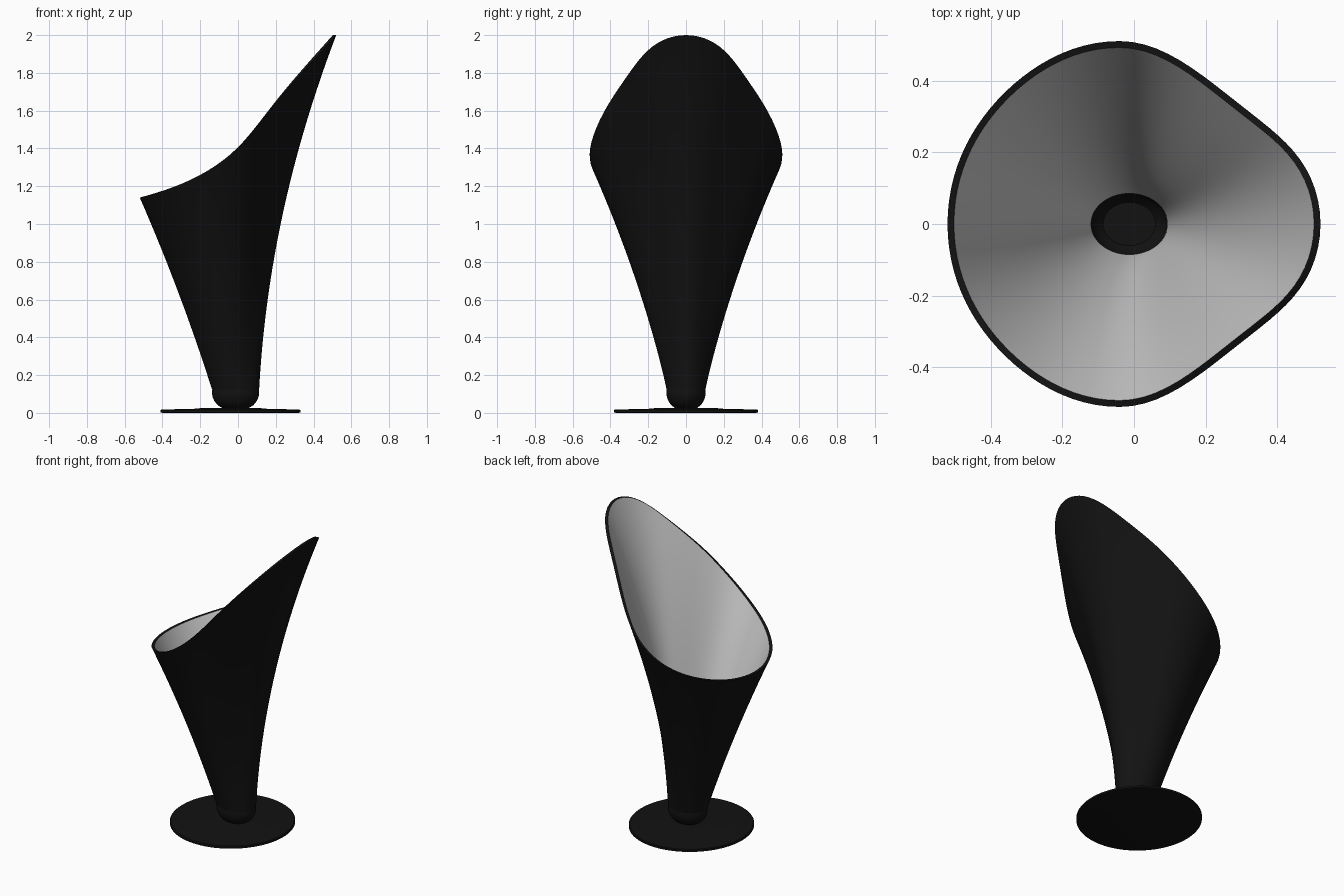
import bpy, math

if "Cube" in bpy.data.objects:
    bpy.data.objects.remove(bpy.data.objects["Cube"])

N = 96          # points around
M = 32          # rings up the shade
CX = -0.013     # centre of the neck


def black():
    m = bpy.data.materials.get("black") or bpy.data.materials.new("black")
    m.diffuse_color = (0.006, 0.006, 0.006, 1)
    m.use_nodes = True
    m.node_tree.nodes["Principled BSDF"].inputs["Base Color"].default_value = m.diffuse_color
    return m


def loft(name, rings, mat=None, caps=False):
    """Skin closed rings of N points, optionally closing both ends."""
    verts = [p for r in rings for p in r]
    faces = []
    for i in range(len(rings) - 1):
        for j in range(N):
            k = (j + 1) % N
            faces.append((i*N + j, i*N + k, (i+1)*N + k, (i+1)*N + j))
    if caps:
        faces.append(tuple(reversed(range(N))))
        faces.append(tuple(range((len(rings)-1)*N, len(rings)*N)))
    me = bpy.data.meshes.new(name)
    me.from_pydata(verts, [], faces)
    ob = bpy.data.objects.new(name, me)
    bpy.context.collection.objects.link(ob)
    if mat:
        me.materials.append(mat)
    bpy.ops.object.select_all(action='DESELECT')
    ob.select_set(True)
    bpy.context.view_layer.objects.active = ob
    bpy.ops.object.shade_smooth_by_angle(angle=math.radians(35))
    return ob


def oval(cx, rx, ry, z):
    return [(cx + rx*math.cos(2*math.pi*j/N), ry*math.sin(2*math.pi*j/N), z)
            for j in range(N)]


# slanted rim seen from the front: x, z, slope
RIM = [(-0.52, 1.14, 0.27), (-0.2, 1.26, 0.54), (0, 1.405, 0.95),
       (0.2, 1.64, 1.22), (0.52, 2.0, 1.1)]


def rim_z(x):
    x = max(-0.52, min(0.52, x))
    for (x0, z0, s0), (x1, z1, s1) in zip(RIM, RIM[1:]):
        if x <= x1:
            h = x1 - x0
            t = (x - x0) / h
            return ((2*t**3 - 3*t*t + 1)*z0 + (t**3 - 2*t*t + t)*h*s0
                    + (3*t*t - 2*t**3)*z1 + (t**3 - t*t)*h*s1)


def shade_ring(t, inset):
    """Ring at fraction t from neck to rim, moved inwards by inset."""
    out = []
    for j in range(N):
        a = 2*math.pi*j/N
        c, s = math.cos(a), math.sin(a)
        k = math.sin(2*a)**2
        kx, ky = (0.05, 0.15) if c > 0 else (0.02, 0.04)
        rx = 0.52*c*(1 - kx*k) - 0.04*s*s
        ry = 0.51*s*(1 - ky*k)
        rz = rim_z(rx)
        # inward belly of the wall: strongest on the tall side
        bow = 0.037 + 0.031*c + 0.009*c*c
        bend = 4*t*(1 - t)*bow
        x = (1-t)*(CX + 0.125*c) + t*rx - (bend + inset)*c
        y = (1-t)*0.103*s + t*ry - (bend + inset)*s
        out.append((x, y, 0.125 + t*(rz - 0.125)))
    return out


# outer shade with its dark rim
ts = [i/M for i in range(M + 1)]
loft("shade_outer", [shade_ring(t, 0) for t in ts] + [shade_ring(1, 0.018)], black())

# pale inner lining
loft("shade_lining", [shade_ring(t, 0.018) for t in reversed(ts)])

# rounded cup under the shade, hollow on top
CUP = [(0.045, 0.021), (0.072, 0.027), (0.095, 0.041), (0.112, 0.062),
       (0.122, 0.085), (0.125, 0.105), (0.123, 0.125), (0.107, 0.125),
       (0.105, 0.1), (0.095, 0.075), (0.073, 0.055)]
loft("neck_cup", [oval(CX, r, r*0.83, z) for r, z in CUP], black(), caps=True)

# thin round foot with a slight dome
FOOT = [(0.36, 0), (0.37, 0.003), (0.37, 0.014), (0.365, 0.018),
        (0.2, 0.021), (0.16, 0.025), (0.05, 0.026)]
loft("base_disc", [oval(-0.04, r, r*1.03, z) for r, z in FOOT], black(), caps=True)
